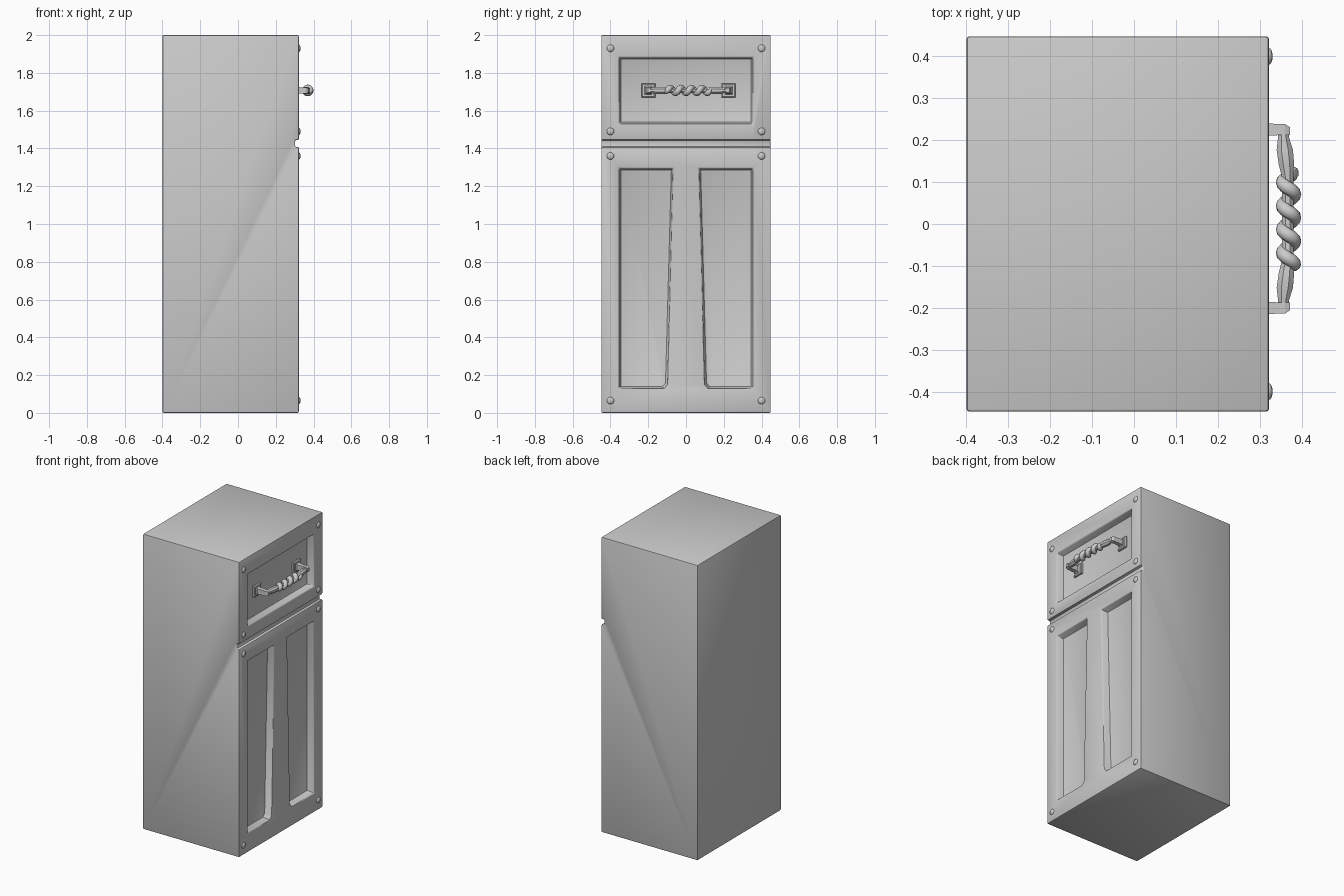
import bpy, bmesh, math
from mathutils import Vector

if "Cube" in bpy.data.objects:
    bpy.data.objects.remove(bpy.data.objects["Cube"])

FRONT = 0.322      # x of the door face
DEPTH = 0.048      # panel recess depth
HY, HZ = 0.0125, 1.707   # handle centre


def finish(bm, name, smooth=35):
    bmesh.ops.recalc_face_normals(bm, faces=bm.faces)
    me = bpy.data.meshes.new(name)
    bm.to_mesh(me)
    bm.free()
    ob = bpy.data.objects.new(name, me)
    bpy.context.collection.objects.link(ob)
    bpy.ops.object.select_all(action='DESELECT')
    ob.select_set(True)
    bpy.context.view_layer.objects.active = ob
    if smooth:
        bpy.ops.object.shade_smooth_by_angle(angle=math.radians(smooth))
    return ob


def loft(name, rings, smooth=35):
    """Skin a list of equal-length point rings and cap both ends."""
    bm = bmesh.new()
    vs = [[bm.verts.new(p) for p in r] for r in rings]
    n = len(vs[0])
    for a, b in zip(vs, vs[1:]):
        for i in range(n):
            bm.faces.new((a[i], a[(i + 1) % n], b[(i + 1) % n], b[i]))
    bm.faces.new(vs[0])
    bm.faces.new(vs[-1])
    return finish(bm, name, smooth)


def rect(x, y, z, hy, hz):
    return [(x, y - hy, z - hz), (x, y + hy, z - hz), (x, y + hy, z + hz), (x, y - hy, z + hz)]


def panel_cutter(name, outline):
    """Tapered plug: floor outline is pulled slightly towards its centre."""
    cy = (min(p[0] for p in outline) + max(p[0] for p in outline)) / 2
    cz = (min(p[1] for p in outline) + max(p[1] for p in outline)) / 2
    s = 0.008
    floor = [(FRONT - DEPTH, y - math.copysign(s, y - cy), z - math.copysign(s, z - cz)) for y, z in outline]
    mid = [(FRONT, y, z) for y, z in outline]
    out = [(FRONT + 0.05, y, z) for y, z in outline]
    return loft(name, [floor, mid, out], 0)


# Cabinet body with recessed panels and a groove between the doors
body = loft("cabinet_body", [rect(-0.4, 0, 1, 0.448, 1), rect(FRONT, 0, 1, 0.448, 1)], 0)
lower = [(0.355, 0.13), (0.355, 1.295), (0.068, 1.295), (0.099, 0.15), (0.117, 0.13)]
cutters = [
    panel_cutter("upper_cutter", [(-0.355, 1.53), (0.355, 1.53), (0.355, 1.882), (-0.355, 1.882)]),
    panel_cutter("right_cutter", lower),
    panel_cutter("left_cutter", [(-y, z) for y, z in lower]),
    loft("groove_cutter", [rect(FRONT - 0.02, 0, 1.426, 0.6, 0.018), rect(FRONT + 0.05, 0, 1.426, 0.6, 0.018)], 0),
]
bpy.context.view_layer.objects.active = body
for c in cutters:
    c.hide_render = True
    m = body.modifiers.new("cut", 'BOOLEAN')
    m.operation, m.solver, m.object = 'DIFFERENCE', 'EXACT', c
    bpy.ops.object.modifier_apply(modifier=m.name)
    bpy.data.objects.remove(c)
bev = body.modifiers.new("round_edges", 'BEVEL')
bev.width, bev.segments, bev.limit_method = 0.007, 2, 'ANGLE'
bev.angle_limit = math.radians(50)
bpy.ops.object.select_all(action='DESELECT')
body.select_set(True)
bpy.ops.object.modifier_apply(modifier=bev.name)
bpy.ops.object.shade_smooth_by_angle(angle=math.radians(35))

# Domed rivets in the door corners
for z in (0.065, 1.36, 1.49, 1.93):
    for y in (-0.4, 0.4):
        rings = []
        for x, r in ((-0.004, 0.02), (0.003, 0.019), (0.007, 0.013), (0.009, 0.005)):
            rings.append([(FRONT + x, y + r * math.cos(a * math.pi / 6), z + r * math.sin(a * math.pi / 6))
                          for a in range(12)])
        loft("rivet", rings, 60)

# Handle feet: back plate, flared base and post
floor = FRONT - DEPTH
for s in (-1, 1):
    y, yp = HY + s * 0.212, HY + s * 0.213
    loft("handle_plate", [rect(floor - 0.005, y, HZ, 0.037, 0.037), rect(floor + 0.01, y, HZ, 0.037, 0.037),
                          rect(floor + 0.015, y, HZ, 0.031, 0.031)], 0)
    loft("handle_post", [rect(floor + 0.01, yp, HZ, 0.024, 0.026), rect(floor + 0.022, yp, HZ, 0.015, 0.018),
                         rect(0.361, yp, HZ, 0.013, 0.016), rect(0.373, yp - s * 0.004, HZ, 0.009, 0.012)], 0)

# Handle bar: octagonal, swelling before the twist, thin in the middle
half = [(0.218, 0.357, 0.013), (0.195, 0.357, 0.014), (0.165, 0.360, 0.021),
        (0.130, 0.364, 0.020), (0.100, 0.367, 0.015)]
profile = [(HY - y, x, r) for y, x, r in half] + [(HY + y, x, r) for y, x, r in reversed(half)]
loft("handle_bar", [[(x + r * math.cos((a + 0.5) * math.pi / 4), y, HZ + r * math.sin((a + 0.5) * math.pi / 4))
                     for a in range(8)] for y, x, r in profile], 30)

# Twisted strand wound round the bar
PITCH, TURNS, STEPS, R = 0.056, 4.3, 80, 0.014
rings = []
for i in range(STEPS + 1):
    f = i / STEPS
    t = 0.5 - 2 * math.pi * TURNS * f
    out = Vector((math.cos(t), 0, math.sin(t)))
    centre = Vector((0.369, 0.127 + PITCH * t / (2 * math.pi), HZ)) + out * R
    tan = Vector((-R * math.sin(t), PITCH / (2 * math.pi), R * math.cos(t))).normalized()
    side = tan.cross(out)
    r = 0.0165 * min(1, 0.35 + 12 * min(f, 1 - f))
    rings.append([centre + (out * math.cos(a * math.pi / 5) + side * math.sin(a * math.pi / 5)) * r
                  for a in range(10)])
loft("handle_twist", rings, 60)
